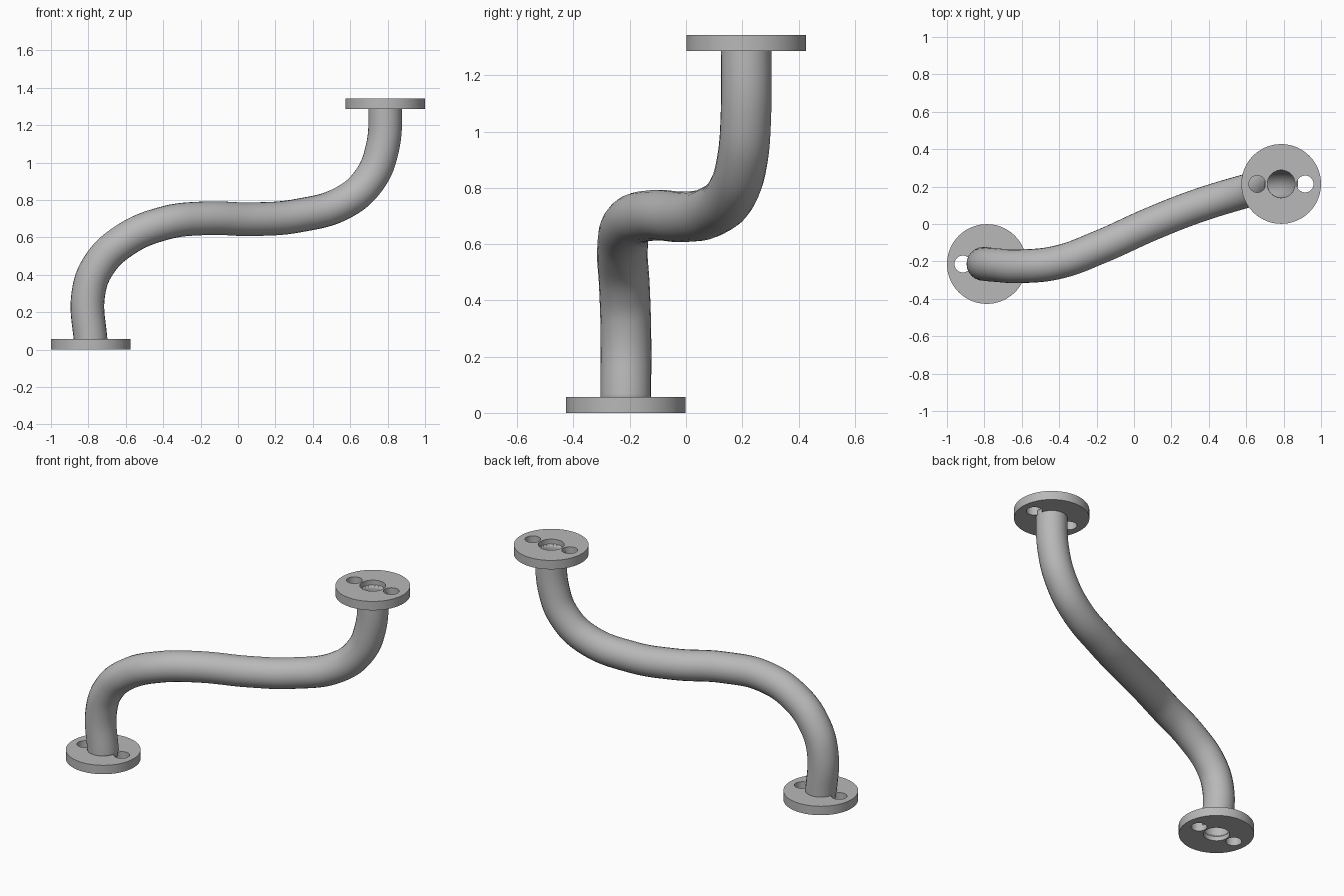
import bpy, bmesh
from math import sin, cos, tau, radians
from mathutils import Vector

if "Cube" in bpy.data.objects:
    bpy.data.objects.remove(bpy.data.objects["Cube"], do_unlink=True)

HEIGHT, THICK = 1.343, 0.056
PIPE_R, BORE_R = 0.09, 0.074
FLANGE_R, BOLT_R, BOLT_X = 0.213, 0.045, 0.128
END_X, END_Y = 0.787, 0.214

steel = bpy.data.materials.new("grey_steel")
steel.use_nodes = True
steel.diffuse_color = (0.48, 0.48, 0.48, 1)
steel.node_tree.nodes["Principled BSDF"].inputs["Base Color"].default_value = (0.48, 0.48, 0.48, 1)


def curve_to_mesh(name, curve, outward):
    """Turn curve data into a smooth-by-angle mesh object."""
    temp = bpy.data.objects.new("temp", curve)
    bpy.context.scene.collection.objects.link(temp)
    bpy.context.view_layer.update()
    graph = bpy.context.evaluated_depsgraph_get()
    mesh = bpy.data.meshes.new_from_object(temp.evaluated_get(graph))
    bpy.data.objects.remove(temp, do_unlink=True)
    bm = bmesh.new()
    bm.from_mesh(mesh)
    bmesh.ops.remove_doubles(bm, verts=bm.verts, dist=0.0005)
    if outward:
        bmesh.ops.recalc_face_normals(bm, faces=bm.faces)
    bm.to_mesh(mesh)
    bm.free()
    mesh.name = name
    mesh.materials.clear()
    mesh.materials.append(steel)
    obj = bpy.data.objects.new(name, mesh)
    bpy.context.scene.collection.objects.link(obj)
    bpy.ops.object.select_all(action='DESELECT')
    obj.select_set(True)
    bpy.context.view_layer.objects.active = obj
    bpy.ops.object.shade_smooth_by_angle(angle=radians(35))
    return obj


def flange(name, x, y, z):
    """Disc with a central bore and two bolt holes."""
    curve = bpy.data.curves.new(name, 'CURVE')
    curve.dimensions = '2D'
    curve.fill_mode = 'BOTH'
    curve.extrude = THICK / 2
    circles = [(0, FLANGE_R, 72), (0, BORE_R, 48), (-BOLT_X, BOLT_R, 32), (BOLT_X, BOLT_R, 32)]
    for cx, r, n in circles:
        spline = curve.splines.new('POLY')
        spline.points.add(n - 1)
        spline.use_cyclic_u = True
        for i, p in enumerate(spline.points):
            p.co = (cx + r * cos(tau * i / n), r * sin(tau * i / n), 0, 1)
    obj = curve_to_mesh(name, curve, True)
    obj.location = (x, y, z)


flange("lower_flange", -END_X, -END_Y, THICK / 2)
flange("upper_flange", END_X, END_Y, HEIGHT - THICK / 2)

# Bent pipe following a smooth centre line between the flanges
path = [(-END_X, -END_Y, 0.03), (-0.80, -0.214, 0.30), (-0.745, -0.219, 0.45),
        (-0.61, -0.226, 0.582), (-0.40, -0.203, 0.674), (-0.18, -0.122, 0.702),
        (0.085, -0.003, 0.697), (0.32, 0.09, 0.716), (0.57, 0.168, 0.79),
        (0.70, 0.201, 0.905), (0.768, 0.213, 1.06), (END_X, END_Y, HEIGHT - 0.03)]
centre = bpy.data.curves.new("pipe", 'CURVE')
centre.dimensions = '3D'
centre.bevel_depth = PIPE_R
centre.bevel_resolution = 10
centre.resolution_u = 10
spline = centre.splines.new('BEZIER')
spline.bezier_points.add(len(path) - 1)
for p, co in zip(spline.bezier_points, path):
    p.co = co
    p.handle_left_type = p.handle_right_type = 'AUTO'
# Upper end leaves the flange straight
last = spline.bezier_points[-1]
last.handle_left_type = last.handle_right_type = 'FREE'
last.handle_left = Vector(path[-1]) - Vector((0, 0, 0.1))
last.handle_right = Vector(path[-1]) + Vector((0, 0, 0.1))
pipe = curve_to_mesh("pipe", centre, True)

# Hollow wall
wall = pipe.modifiers.new("wall", 'SOLIDIFY')
wall.thickness = PIPE_R - BORE_R
wall.offset = -1
